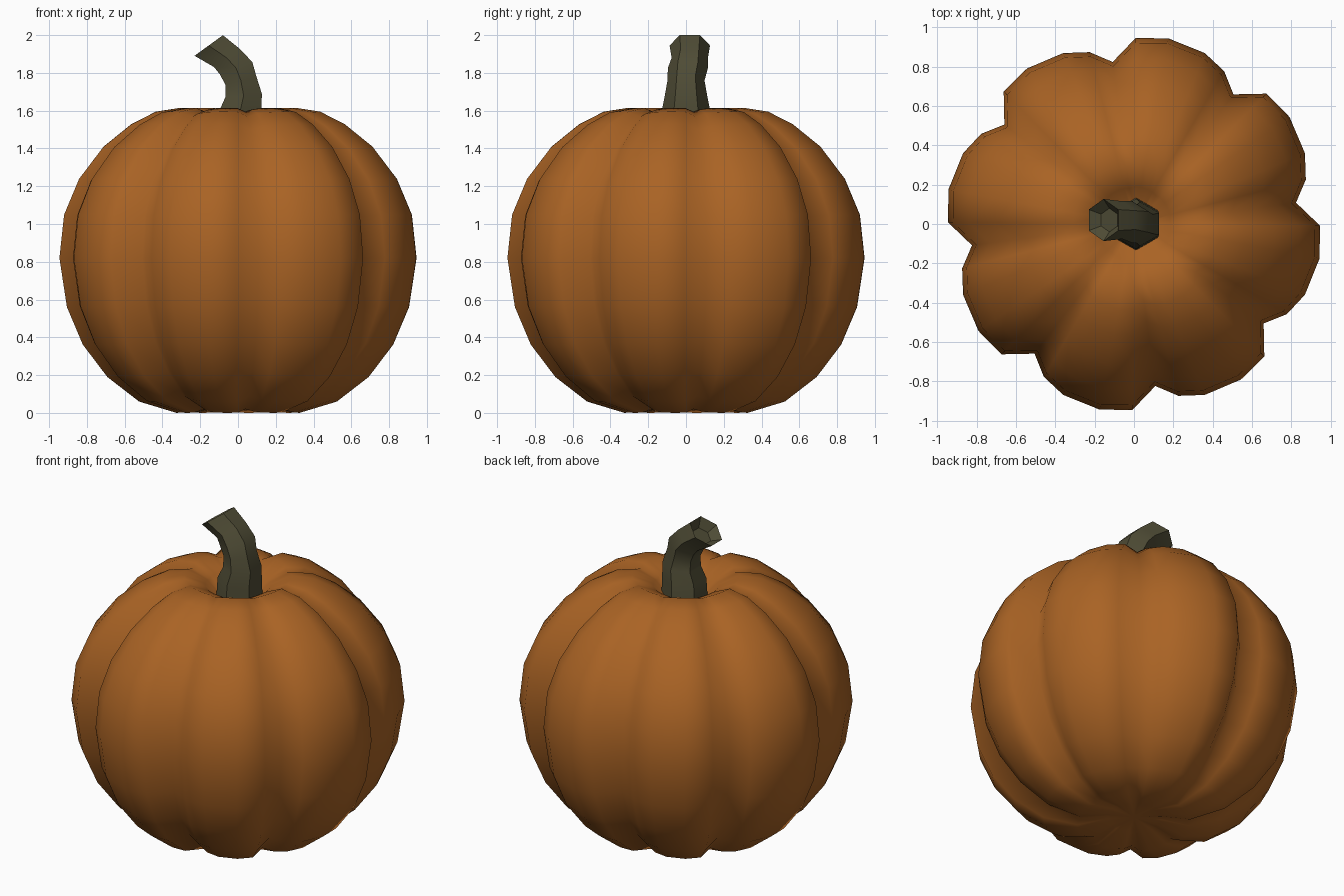
import bpy, bmesh, math
from mathutils import Vector, Matrix

cube = bpy.data.objects.get("Cube")
if cube:
    bpy.data.objects.remove(cube)


def material(name, colour):
    m = bpy.data.materials.new(name)
    m.use_nodes = True
    m.diffuse_color = colour
    bsdf = m.node_tree.nodes["Principled BSDF"]
    bsdf.inputs["Base Color"].default_value = colour
    bsdf.inputs["Roughness"].default_value = 0.8
    return m


def loft(name, rings, mat, angle):
    """Skin a list of equal-length point rings and close both ends with fans."""
    bm = bmesh.new()
    loops = [[bm.verts.new(p) for p in ring] for ring in rings]
    n = len(loops[0])
    for low, high in zip(loops, loops[1:]):
        for i in range(n):
            j = (i + 1) % n
            bm.faces.new((low[i], low[j], high[j], high[i]))
    for loop in (loops[0], loops[-1]):
        centre = bm.verts.new(sum((v.co for v in loop), Vector()) / n)
        for i in range(n):
            bm.faces.new((loop[i], loop[(i + 1) % n], centre))
    bmesh.ops.recalc_face_normals(bm, faces=bm.faces)
    mesh = bpy.data.meshes.new(name)
    bm.to_mesh(mesh)
    bm.free()
    mesh.materials.append(mat)
    obj = bpy.data.objects.new(name, mesh)
    bpy.context.collection.objects.link(obj)
    bpy.ops.object.select_all(action="DESELECT")
    obj.select_set(True)
    bpy.context.view_layer.objects.active = obj
    bpy.ops.object.shade_smooth_by_angle(angle=math.radians(angle))
    return obj


orange = material("pumpkin orange", (0.40, 0.125, 0.018, 1))
olive = material("stem olive", (0.078, 0.072, 0.036, 1))

# Ribbed body: one lobe section repeated around, swept up the profile
LOBES = 8
lobe = [(0, 0.87), (8, 0.99), (18, 1.005), (30, 0.985), (38, 0.945)]
section = [(97.5 - k * 360 / LOBES - a, f) for k in range(LOBES) for a, f in lobe]
profile = [(0.16, 0.03), (0.33, 0.0), (0.53, 0.06), (0.70, 0.19), (0.83, 0.36),
           (0.915, 0.56), (0.955, 0.82), (0.93, 1.05), (0.85, 1.24), (0.72, 1.41),
           (0.57, 1.53), (0.44, 1.595), (0.31, 1.615), (0.19, 1.56), (0.10, 1.47)]
MID = 0.8
body_rings = []
for r, z in profile:
    strength = min(1, r / 0.6)
    ring = []
    for deg, f in section:
        g = 1 + (f - 1) * strength
        a = math.radians(deg)
        lift = 1 + (min(f, 1) - 1) * strength * 0.35
        ring.append((r * g * math.cos(a), r * g * math.sin(a), MID + (z - MID) * lift))
    body_rings.append(ring)
loft("pumpkin_body", body_rings, orange, 75)

# Six-sided bent stem with a hollowed cut end: x, y, z, tilt, radius
path = [(0.01, 0.0, 1.45, 0, 0.135), (0.012, 0.0, 1.60, 0, 0.128),
        (0.03, 0.0, 1.68, 5, 0.112), (0.015, 0.0, 1.76, 15, 0.098),
        (-0.01, 0.01, 1.825, 21, 0.106), (-0.06, 0.02, 1.88, 36, 0.096),
        (-0.155, 0.02, 1.945, 36, 0.107), (-0.125, 0.02, 1.905, 36, 0.06)]
stem_rings = []
for x, y, z, tilt, r in path:
    turn = Matrix.Rotation(math.radians(-tilt), 3, "Y")
    stem_rings.append([Vector((x, y, z)) + turn @ Vector(
        (r * math.sin(i * math.pi / 3), r * math.cos(i * math.pi / 3), 0)) for i in range(6)])
loft("stem", stem_rings, olive, 45)
